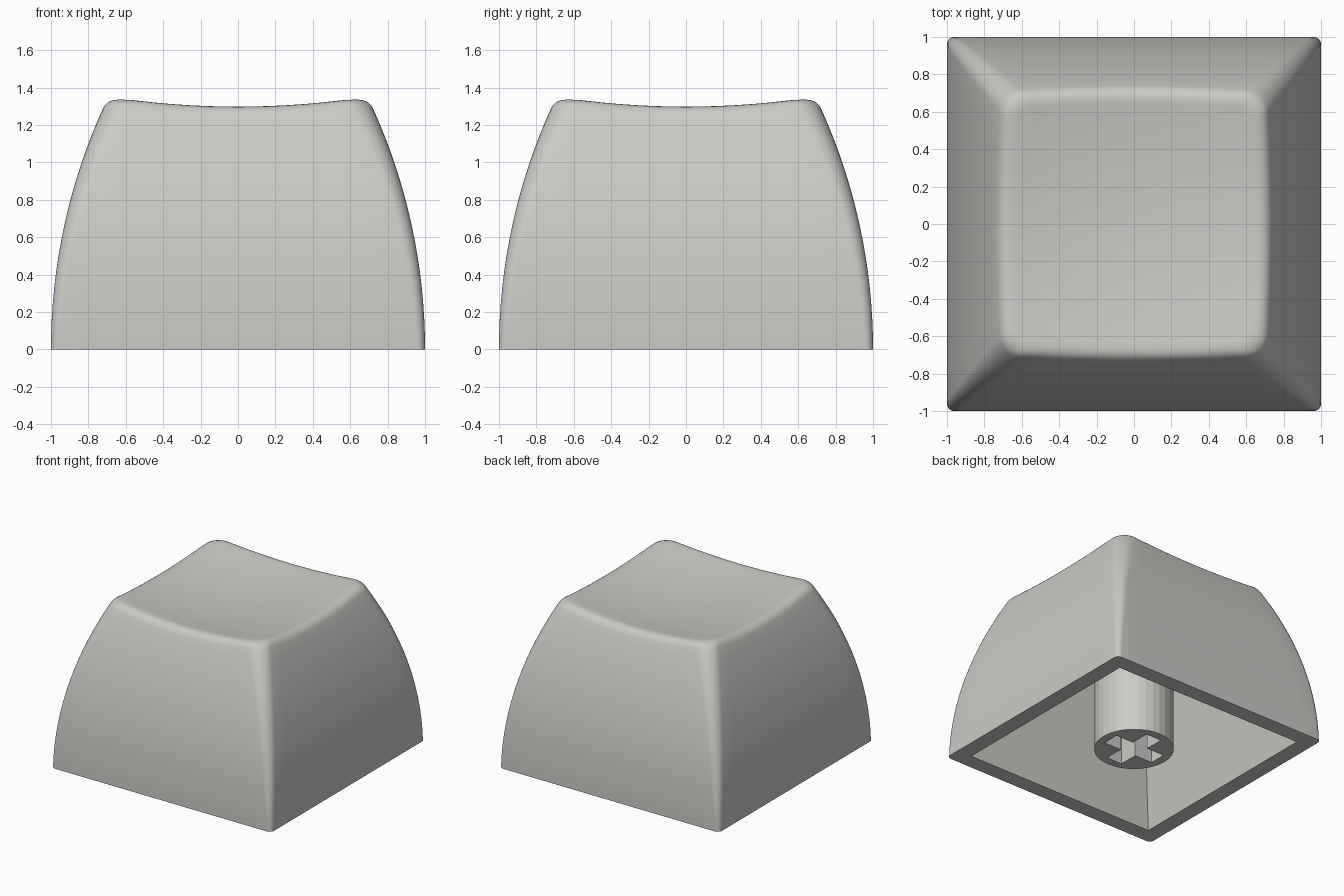
import bpy, bmesh, math

if "Cube" in bpy.data.objects:
    bpy.data.objects.remove(bpy.data.objects["Cube"])

SIDE, ARC = 12, 8          # points per straight side / per corner
R = 3.12                   # radius of the bowed side profile

plastic = bpy.data.materials.new("warm_grey_plastic")
plastic.diffuse_color = (0.60, 0.59, 0.565, 1)
plastic.use_nodes = True
plastic.node_tree.nodes["Principled BSDF"].inputs["Base Color"].default_value = plastic.diffuse_color


def half(z):               # half width of the cap at height z
    return 1 - (R - math.sqrt(R * R - z * z))


def dish(x, y):            # scooped top surface
    return 1.246 + 0.12 * (x * x + y * y)


def outline(h, r):         # rounded square with a fixed point count
    arcs = []
    for c in range(4):
        a0 = c * math.pi / 2
        sx, sy = [(1, 1), (-1, 1), (-1, -1), (1, -1)][c]
        arcs.append([(sx * (h - r) + r * math.cos(a0 + i / ARC * math.pi / 2),
                      sy * (h - r) + r * math.sin(a0 + i / ARC * math.pi / 2))
                     for i in range(ARC + 1)])
    pts = []
    for c in range(4):
        a, b = arcs[c][-1], arcs[(c + 1) % 4][0]
        pts += arcs[c]
        pts += [(a[0] + (b[0] - a[0]) * i / SIDE, a[1] + (b[1] - a[1]) * i / SIDE)
                for i in range(1, SIDE)]
    return pts


COUNT = len(outline(1, 0.1))


def side_ring(t):          # ring on the outer wall, t = 0 base .. 1 dish edge
    ring = []
    for k in range(COUNT):
        z = t * 1.3
        for _ in range(4):
            x, y = outline(half(z), 0.04 + 0.085 * t)[k]
            z = t * dish(x, y)
        ring.append((x, y, z))
    return ring


def make_object(name, bm):
    bmesh.ops.remove_doubles(bm, verts=bm.verts, dist=1e-5)
    bmesh.ops.recalc_face_normals(bm, faces=bm.faces)
    me = bpy.data.meshes.new(name)
    bm.to_mesh(me)
    bm.free()
    me.materials.append(plastic)
    ob = bpy.data.objects.new(name, me)
    bpy.context.collection.objects.link(ob)
    return ob


def smooth(ob, angle):
    bpy.ops.object.select_all(action='DESELECT')
    ob.select_set(True)
    bpy.context.view_layer.objects.active = ob
    bpy.ops.object.shade_smooth_by_angle(angle=math.radians(angle))


# cap shell: inner cavity, base rim, bowed walls, rounded edge, dished top
rings = [[(x, y, 1.1) for x, y in outline(0.62, 0)],
         [(x, y, 0) for x, y in outline(0.87, 0)]]
LOW = 0.955
rings += [side_ring(LOW * i / 16) for i in range(17)]
low, edge = rings[-1], side_ring(1)
top = [(x * 0.905, y * 0.905, dish(x * 0.905, y * 0.905)) for x, y, z in edge]
for i in range(1, 7):
    t = i / 6
    rings.append([tuple((1 - t) ** 2 * a + 2 * t * (1 - t) * b + t * t * c
                        for a, b, c in zip(p, q, s))
                  for p, q, s in zip(low, edge, top)])
for i in range(1, 10):
    s = 1 - i / 10
    rings.append([(x * s, y * s, dish(x * s, y * s)) for x, y, z in top])

bm = bmesh.new()
loops = [[bm.verts.new(p) for p in ring] for ring in rings]
for a, b in zip(loops, loops[1:]):
    for k in range(COUNT):
        n = (k + 1) % COUNT
        bm.faces.new((a[k], a[n], b[n], b[k]))
bm.faces.new(loops[0])
centre = bm.verts.new((0, 0, dish(0, 0)))
for k in range(COUNT):
    bm.faces.new((loops[-1][k], loops[-1][(k + 1) % COUNT], centre))
shell = make_object("cap_shell", bm)
smooth(shell, 35)


# stem: round post with a cross-shaped socket
def prism(name, pts, z0, z1):
    bm = bmesh.new()
    f = bm.faces.new([bm.verts.new((x, y, z0)) for x, y in pts])
    new = bmesh.ops.extrude_face_region(bm, geom=[f])["geom"]
    for v in new:
        if isinstance(v, bmesh.types.BMVert):
            v.co.z = z1
    return make_object(name, bm)


stem = prism("stem", [(0.3 * math.cos(i * math.pi / 16), 0.3 * math.sin(i * math.pi / 16))
                      for i in range(32)], 0, 1.12)
L, W = 0.23, 0.07
quarter = [(L, -W), (L, W), (W, W)]
cross = []
for q in range(4):
    c, s = [(1, 0), (0, 1), (-1, 0), (0, -1)][q]
    cross += [(x * c - y * s, x * s + y * c) for x, y in quarter]
cutter = prism("socket_cutter", cross, -0.1, 0.42)
cutter.hide_render = True
mod = stem.modifiers.new("socket", 'BOOLEAN')
mod.operation = 'DIFFERENCE'
mod.solver = 'EXACT'
mod.object = cutter
smooth(stem, 5)
bpy.ops.object.modifier_apply(modifier="socket")
bpy.data.objects.remove(cutter)
